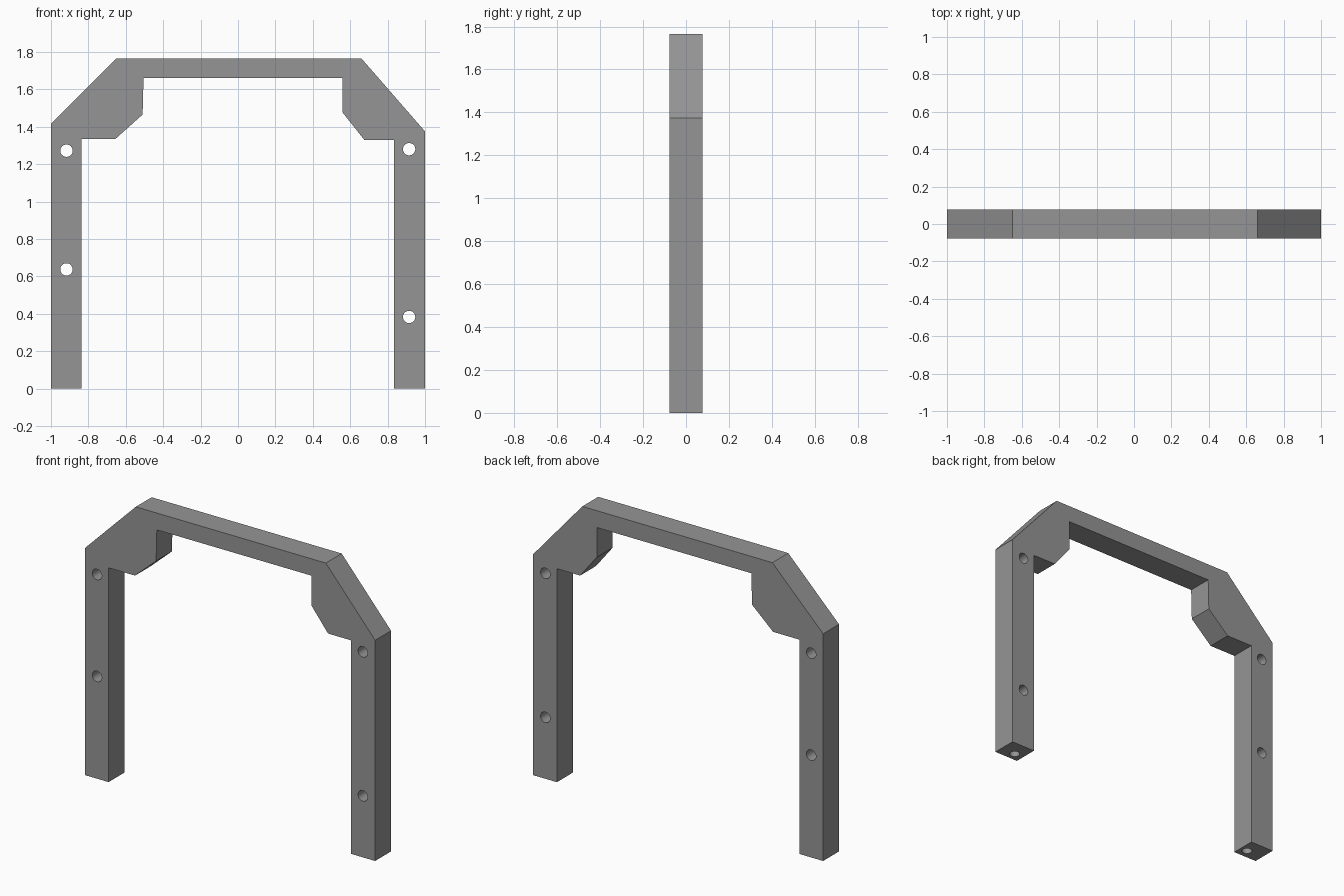
import bpy, bmesh, math

if "Cube" in bpy.data.objects:
    bpy.data.objects.remove(bpy.data.objects["Cube"])

HALF = 0.078  # half thickness of the frame

grey = bpy.data.materials.new("mid grey")
grey.diffuse_color = (0.3, 0.3, 0.3, 1)
grey.use_nodes = True
grey.node_tree.nodes["Principled BSDF"].inputs["Base Color"].default_value = grey.diffuse_color

# Frame outline in x, z: outer edge, then inner edge with corner gussets
outline = [(-1, 0), (-1, 1.415), (-0.65, 1.765), (0.66, 1.765), (1, 1.375), (1, 0),
           (0.835, 0), (0.835, 1.33), (0.675, 1.33), (0.56, 1.475), (0.56, 1.66),
           (-0.505, 1.66), (-0.51, 1.465), (-0.655, 1.335), (-0.837, 1.335), (-0.837, 0)]

bm = bmesh.new()
face = bm.faces.new([bm.verts.new((x, -HALF, z)) for x, z in outline])
ext = bmesh.ops.extrude_face_region(bm, geom=[face])
bmesh.ops.translate(bm, vec=(0, 2 * HALF, 0),
                    verts=[v for v in ext["geom"] if isinstance(v, bmesh.types.BMVert)])
bmesh.ops.recalc_face_normals(bm, faces=bm.faces)
mesh = bpy.data.meshes.new("arch_frame")
bm.to_mesh(mesh)
bm.free()
mesh.materials.append(grey)
frame = bpy.data.objects.new("arch_frame", mesh)
bpy.context.collection.objects.link(frame)


def drill(name, location, radius, length, rotation=(0, 0, 0)):
    """Cut a round hole into the frame with a hidden cylinder."""
    bpy.ops.mesh.primitive_cylinder_add(vertices=32, radius=radius, depth=length,
                                        location=location, rotation=rotation)
    cutter = bpy.context.object
    cutter.name = name
    cutter.data.materials.append(grey)
    cutter.hide_render = True
    cutter.hide_set(True)
    mod = frame.modifiers.new(name, "BOOLEAN")
    mod.operation = "DIFFERENCE"
    mod.solver = "EXACT"
    mod.object = cutter


# Through holes across the legs
for i, (x, z) in enumerate([(-0.917, 1.272), (-0.917, 0.637), (0.915, 1.28), (0.915, 0.383)]):
    drill(f"leg_hole_cutter_{i}", (x, 0, z), 0.033, 0.4, (math.pi / 2, 0, 0))

# Blind holes in the feet, 0.25 deep
for i, (x, y) in enumerate([(-0.885, -0.02), (0.897, -0.025)]):
    drill(f"foot_hole_cutter_{i}", (x, y, 0.1), 0.03, 0.3)

# Apply the cuts, remove the cutters and smooth the hole walls
bpy.ops.object.select_all(action="DESELECT")
bpy.context.view_layer.objects.active = frame
frame.select_set(True)
for mod in list(frame.modifiers):
    cutter = mod.object
    bpy.ops.object.modifier_apply(modifier=mod.name)
    bpy.data.objects.remove(cutter)
bpy.ops.object.shade_smooth_by_angle(angle=math.radians(30))
